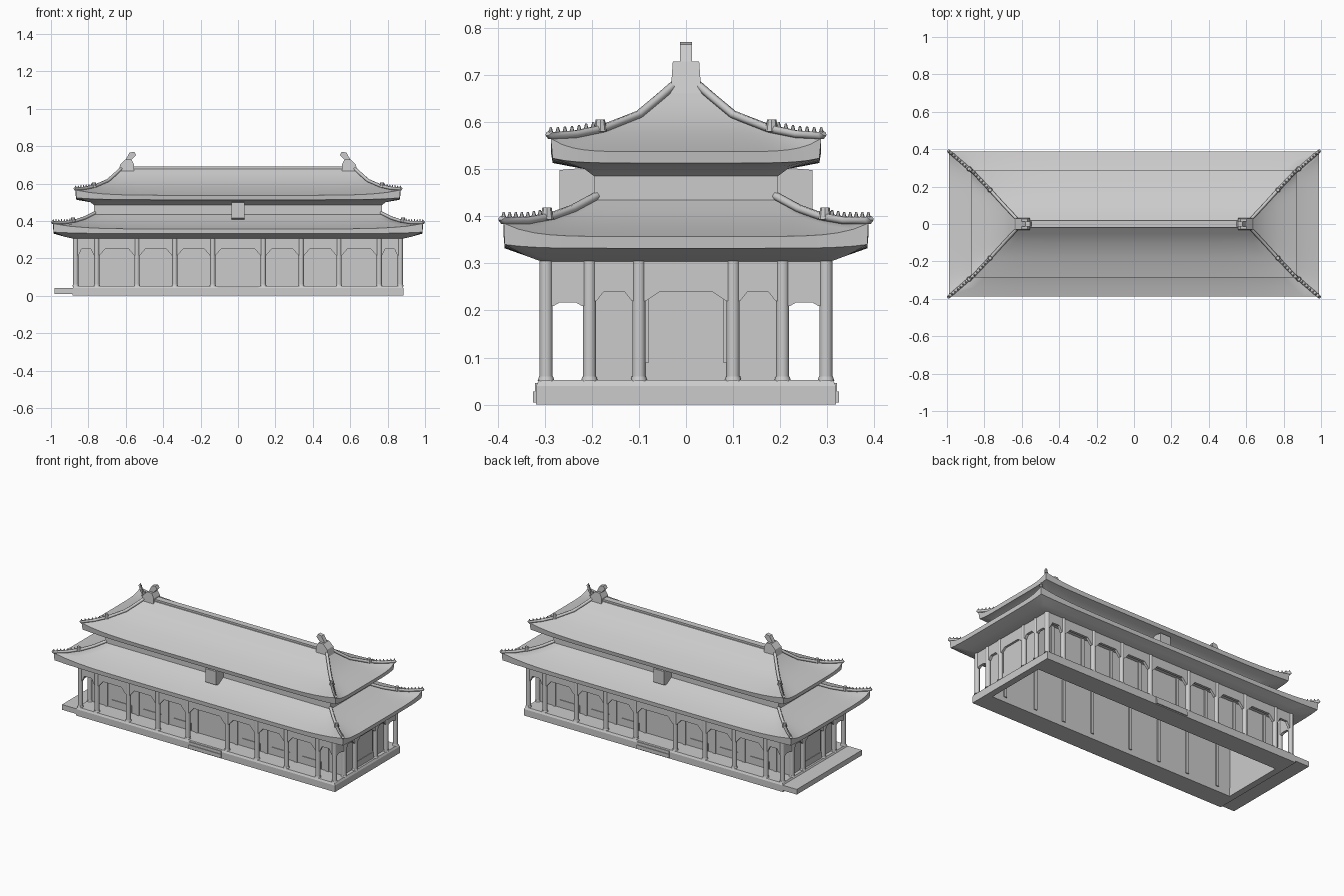
import bpy, bmesh, math
from mathutils import Vector

if "Cube" in bpy.data.objects:
    bpy.data.objects.remove(bpy.data.objects["Cube"])


def finish(name, bm, smooth=False):
    bmesh.ops.recalc_face_normals(bm, faces=bm.faces)
    me = bpy.data.meshes.new(name)
    bm.to_mesh(me)
    bm.free()
    ob = bpy.data.objects.new(name, me)
    bpy.context.collection.objects.link(ob)
    if smooth:
        bpy.ops.object.select_all(action='DESELECT')
        ob.select_set(True)
        bpy.context.view_layer.objects.active = ob
        bpy.ops.object.shade_smooth_by_angle(angle=math.radians(35))
    return ob


def box(bm, x0, x1, y0, y1, z0, z1):
    r = bmesh.ops.create_cube(bm, size=1)
    for v in r['verts']:
        v.co = ((x0 + x1) / 2 + v.co.x * (x1 - x0),
                (y0 + y1) / 2 + v.co.y * (y1 - y0),
                (z0 + z1) / 2 + v.co.z * (z1 - z0))


def cyl(bm, x, y, z0, z1, r0, r1=None, seg=12):
    r = bmesh.ops.create_cone(bm, cap_ends=True, segments=seg, radius1=r0,
                              radius2=r0 if r1 is None else r1, depth=z1 - z0)
    bmesh.ops.translate(bm, verts=r['verts'], vec=(x, y, (z0 + z1) / 2))


def prism(bm, pts, place, a, b):
    """Extrude a 2D outline between depths a and b; place(u, w, d) gives 3D."""
    A = [bm.verts.new(place(u, w, a)) for u, w in pts]
    B = [bm.verts.new(place(u, w, b)) for u, w in pts]
    bm.faces.new(A)
    bm.faces.new(B[::-1])
    for i in range(len(pts)):
        j = (i + 1) % len(pts)
        bm.faces.new((A[j], A[i], B[i], B[j]))


def loft(name, rings, n=24, close=False, cap=False, smooth=True):
    """Skin rectangular rings (half x, half y, z, corner lift)."""
    bm = bmesh.new()
    loops = []
    for hx, hy, z, lift in rings:
        c = [(-hx, -hy), (hx, -hy), (hx, hy), (-hx, hy)]
        loop = []
        for s in range(4):
            p, q = c[s], c[(s + 1) % 4]
            for i in range(n):
                t = i / n
                loop.append(bm.verts.new((p[0] + (q[0] - p[0]) * t,
                                          p[1] + (q[1] - p[1]) * t,
                                          z + lift * abs(2 * t - 1) ** 7)))
        loops.append(loop)
    pairs = list(zip(loops, loops[1:])) + ([(loops[-1], loops[0])] if close else [])
    for A, B in pairs:
        for i in range(4 * n):
            j = (i + 1) % (4 * n)
            bm.faces.new((A[i], A[j], B[j], B[i]))
    if cap:
        bm.faces.new(loops[-1])
    return finish(name, bm, smooth)


# Platform: a ring, open underneath the hall
loft("platform", [(.885, .318, 0, 0), (.885, .318, .04, 0), (.878, .312, .052, 0),
                  (.845, .195, .052, 0), (.845, .195, 0, 0)], n=1, close=True, smooth=False)

# Terrace that widens the platform at the left end
bm = bmesh.new()
box(bm, -.98, -.88, -.318, .318, .01, .042)
finish("side_terrace", bm)

# Hollow hall walls and upper storey wall
loft("hall_wall", [(.857, .205, .02, 0), (.857, .205, .32, 0),
                   (.847, .195, .32, 0), (.847, .195, .02, 0)], n=1, close=True, smooth=False)
loft("upper_wall", [(.77, .195, .41, 0), (.77, .195, .50, 0)], n=1, smooth=False)

# Two curved hipped roofs with swept-up corners (underside, fascia, slope)
lower_top = [(.988, .387, .357, .028), (.93, .337, .371, .014), (.87, .285, .39, .004),
             (.82, .24, .41, 0), (.765, .19, .437, 0)]
upper_top = [(.868, .287, .537, .028), (.82, .236, .553, .015), (.765, .177, .576, .004),
             (.695, .10, .61, 0), (.65, .052, .65, 0), (.62, .02, .678, 0)]
loft("lower_roof", [(.845, .205, .30, 0), (.88, .31, .305, 0), (.93, .34, .316, 0),
                    (.985, .385, .332, .008)] + lower_top)
loft("upper_roof", [(.77, .195, .485, 0), (.79, .215, .50, 0), (.864, .283, .513, .01)]
     + upper_top, cap=True)


# Hip ridges with small roof figures
def along(path, y):
    for p, q in zip(path, path[1:]):
        if q.y <= y <= p.y:
            return p.lerp(q, (p.y - y) / (p.y - q.y))
    return path[0]


for level, rings, y_knob, count in (("lower", lower_top, .295, 7), ("upper", upper_top, .182, 7)):
    path = [Vector((hx, hy, z + lift + .006)) for hx, hy, z, lift in rings]
    tip = path[0] + Vector((.004, .004, .006))
    bm = bmesh.new()
    for sx in (-1, 1):
        for sy in (-1, 1):
            cu = bpy.data.curves.new(level + "_hip_ridge", 'CURVE')
            cu.dimensions = '3D'
            cu.bevel_depth = .009
            cu.bevel_resolution = 1
            cu.use_fill_caps = True
            sp = cu.splines.new('POLY')
            pts = [tip] + path
            sp.points.add(len(pts) - 1)
            for k, p in zip(sp.points, pts):
                k.co = (p.x * sx, p.y * sy, p.z, 1)
            bpy.context.collection.objects.link(
                bpy.data.objects.new(level + "_hip_ridge", cu))
            for i in range(count):
                y = path[0].y + (y_knob + .015 - path[0].y) * i / (count - 1)
                p = along(path, y)
                cyl(bm, p.x * sx, p.y * sy, p.z, p.z + .018, .007, .002, 6)
            p = along(path, y_knob)
            cyl(bm, p.x * sx, p.y * sy, p.z - .005, p.z + .02, .014, .01, 8)
    finish(level + "_roof_figures", bm)

# Main ridge and its end ornaments
bm = bmesh.new()
box(bm, -.6, .6, -.014, .014, .66, .685)
box(bm, -.6, .6, -.019, .019, .683, .692)
finish("main_ridge", bm)

body = [(.555, .66), (.555, .70), (.57, .728), (.602, .728), (.63, .70), (.64, .66)]
tail = [(.57, .725), (.545, .752), (.555, .77), (.58, .765), (.602, .725)]
bm = bmesh.new()
for s in (-1, 1):
    prism(bm, body, lambda u, w, d: (s * u, d * (1 + (.728 - w) * 2.5), w), -.028, .028)
    prism(bm, tail, lambda u, w, d: (s * u, d, w), -.013, .013)
finish("ridge_end_ornaments", bm)

# Colonnade: columns, bases and bracketed lintels around all sides
XS = [-.868, -.755, -.54, -.338, -.135, .135, .338, .54, .755, .868]
YS = [-.297, -.205, -.1, .1, .205, .297]
spots = {(x, y) for x in XS for y in (YS[0], YS[-1])} | {(x, y) for x in (XS[0], XS[-1]) for y in YS}
bm = bmesh.new()
for x, y in sorted(spots):
    cyl(bm, x, y, .05, .31, .014)
    cyl(bm, x, y, .05, .06, .018, .015)
finish("columns", bm, True)


def lintel(bm, a, b, under, drop, place, depth):
    c = min(.03, (b - a) * .15)
    pts = [(a, .31), (a, under - drop), (a + .015, under - drop), (a + .015 + c, under),
           (b - .015 - c, under), (b - .015, under - drop), (b, under - drop), (b, .31)]
    prism(bm, pts, place, depth - .008, depth + .008)


bm = bmesh.new()
for s in (-1, 1):
    for a, b in zip(XS, XS[1:]):
        lintel(bm, a, b, .25, .035, lambda u, w, d: (u, d, w), s * .297)
    for a, b in zip(YS, YS[1:]):
        corner = max(abs(a), abs(b)) > .25
        lintel(bm, a, b, .217 if corner else .24, .008 if corner else .02,
               lambda u, w, d: (d, u, w), s * .868)
finish("lintels", bm)

# Wall pilasters (showing on both faces) and dado panels
bm = bmesh.new()
for s in (-1, 1):
    for x in XS[1:-1]:
        box(bm, x - .01, x + .01, s * .2 - .011, s * .2 + .011, .03, .30)
    for a, b in zip(XS[1:], XS[2:-1]):
        if a * b > 0:
            box(bm, a + .04, b - .04, s * .205 - .004, s * .205 + .004, .055, .10)
    box(bm, s * .858 - .005, s * .858 + .005, -.08, .08, .09, .245)
    box(bm, s * .858 - .008, s * .858 + .008, -.1, .1, .05, .09)
finish("wall_panels", bm)

# Hanging board under the upper eave, front and back
bm = bmesh.new()
for s in (-1, 1):
    prism(bm, [(.19, .42), (.235, .405), (.268, .415), (.268, .498), (.19, .505)],
          lambda u, w, d: (d, s * u, w), -.036, .036)
finish("eave_boards", bm)

# Low steps at front and back
bm = bmesh.new()
for s in (-1, 1):
    y0, y1 = sorted((s * .30, s * .325))
    box(bm, -.11, .11, y0, y1, .005, .028)
    y0, y1 = sorted((s * .30, s * .321))
    box(bm, -.11, .11, y0, y1, .028, .046)
finish("steps", bm)
